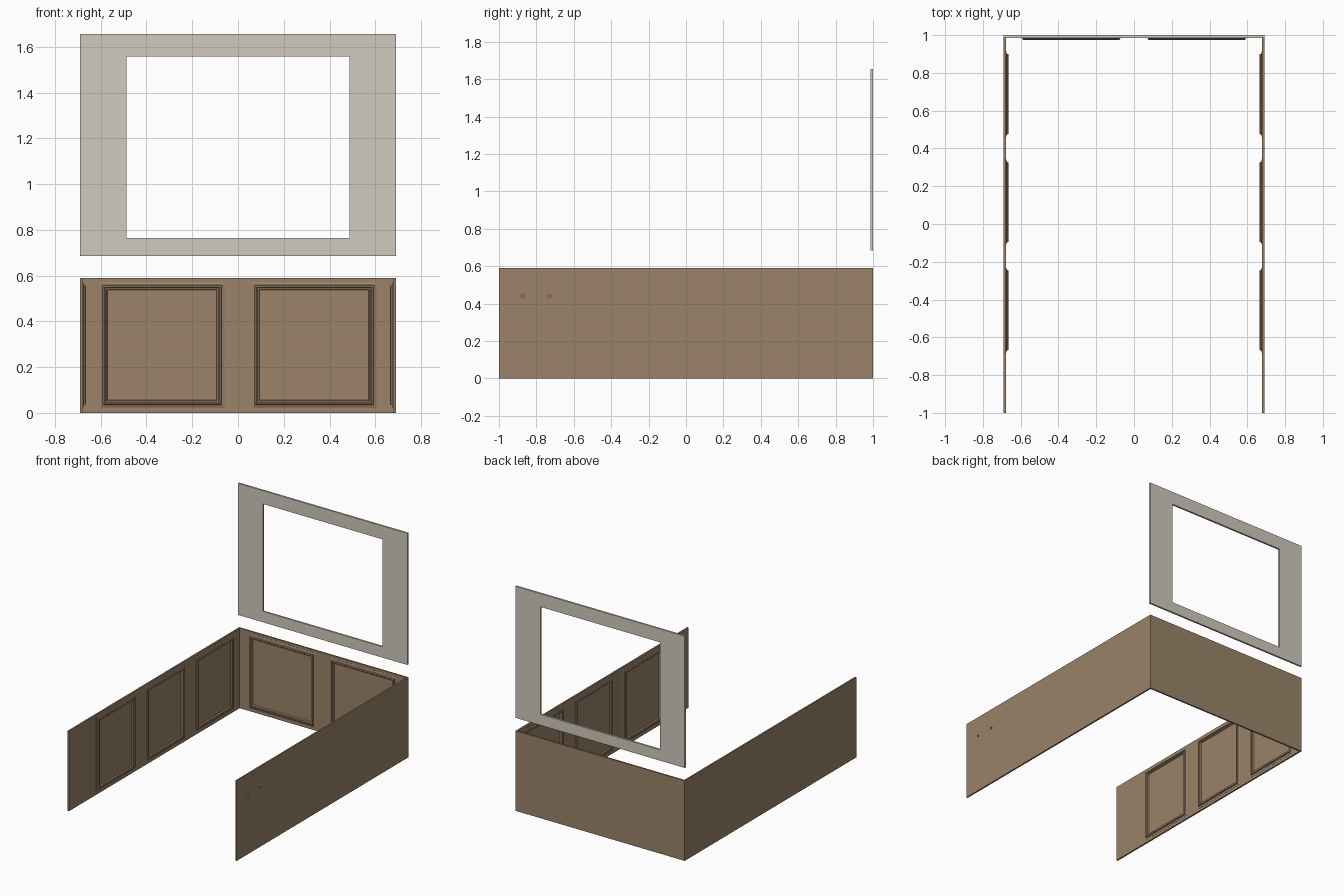
import bpy, bmesh, math
from mathutils import Vector, Matrix

if "Cube" in bpy.data.objects:
    bpy.data.objects.remove(bpy.data.objects["Cube"])

W, T, H = 0.69, 0.012, 0.59      # half width, wall thickness, wall height


def material(name, rgb):
    m = bpy.data.materials.new(name)
    m.diffuse_color = (*rgb, 1)
    m.use_nodes = True
    m.node_tree.nodes["Principled BSDF"].inputs["Base Color"].default_value = m.diffuse_color
    return m


wood = material("brown_wood", (0.325, 0.225, 0.14))
pale = material("pale_stone", (0.64, 0.60, 0.52))


def finish(name, bm, mat):
    bmesh.ops.recalc_face_normals(bm, faces=bm.faces)
    mesh = bpy.data.meshes.new(name)
    bm.to_mesh(mesh)
    bm.free()
    ob = bpy.data.objects.new(name, mesh)
    bpy.context.collection.objects.link(ob)
    if mat:
        mesh.materials.append(mat)
    return ob


def swept_ring(name, w, h, profile, matrix, mat):
    """Mitred rectangular ring; profile = closed loop of (inset, height)."""
    bm = bmesh.new()
    corners = [(-1, -1), (1, -1), (1, 1), (-1, 1)]
    rows = [[bm.verts.new(matrix @ Vector((sx * (w / 2 - i), sy * (h / 2 - i), d)))
             for i, d in profile] for sx, sy in corners]
    n = len(profile)
    for c in range(4):
        a, b = rows[c], rows[(c + 1) % 4]
        for k in range(n):
            bm.faces.new((a[k], b[k], b[(k + 1) % n], a[(k + 1) % n]))
    return finish(name, bm, mat)


# U-shaped wainscot wall in one piece
outline = [(-W, -1), (-W, 1), (W, 1), (W, -1),
           (W - T, -1), (W - T, 1 - T), (T - W, 1 - T), (T - W, -1)]
bm = bmesh.new()
base = bm.faces.new([bm.verts.new((x, y, 0)) for x, y in outline])
ext = bmesh.ops.extrude_face_region(bm, geom=[base])
bmesh.ops.translate(bm, vec=(0, 0, H),
                    verts=[v for v in ext["geom"] if isinstance(v, bmesh.types.BMVert)])
wall = finish("wainscot_wall", bm, wood)

# Two small round holes through the right wall
bm = bmesh.new()
for y in (-0.873, -0.73):
    bmesh.ops.create_cone(bm, cap_ends=True, segments=16, radius1=0.008, radius2=0.008,
                          depth=0.1,
                          matrix=Matrix.Translation((W, y, 0.44)) @ Matrix.Rotation(math.pi / 2, 4, 'Y'))
cutter = finish("hole_cutter", bm, None)
cutter.hide_render = True
cutter.hide_set(True)
mod = wall.modifiers.new("holes", 'BOOLEAN')
mod.operation, mod.object, mod.solver = 'DIFFERENCE', cutter, 'EXACT'
bpy.context.view_layer.objects.active = wall
bpy.ops.object.modifier_apply(modifier=mod.name)
bpy.data.objects.remove(cutter)

# Stepped picture-frame mouldings on the inner wall faces
moulding = [(0, -0.002), (0, 0.001), (0.013, 0.005), (0.015, 0.012), (0.021, 0.014),
            (0.025, 0.010), (0.031, 0.010), (0.035, 0.001), (0.035, -0.002)]


def facing(right, normal, loc):
    """Local x along the wall, local y up, local z out of the wall."""
    m = Matrix((right, (0, 0, 1), normal)).transposed().to_4x4()
    m.translation = loc
    return m


ZC, PH = 0.296, 0.55
for s, side in ((-1, "left"), (1, "right")):
    swept_ring(f"back_moulding_{side}", 0.545, PH, moulding,
               facing((1, 0, 0), (0, -1, 0), (s * 0.3325, 1 - T, ZC)), wood)
    for i in range(3):
        swept_ring(f"{side}_moulding_{i + 1}", 0.453, PH, moulding,
                   facing((0, -s, 0), (-s, 0, 0), (s * (W - T), 0.688 - 0.572 * i, ZC)), wood)

# Flat surround with a rectangular opening, floating above the back wall
Y0, Y1 = 0.986, 1.0
bm = bmesh.new()
outer = [(-W, 0.685), (W, 0.685), (W, 1.655), (-W, 1.655)]
inner = [(-0.488, 0.765), (0.488, 0.765), (0.488, 1.557), (-0.488, 1.557)]
loops = [[bm.verts.new((x, y, z)) for x, z in pts]
         for pts, y in ((outer, Y0), (inner, Y0), (inner, Y1), (outer, Y1))]
for k in range(4):
    a, b = loops[k], loops[(k + 1) % 4]
    for c in range(4):
        d = (c + 1) % 4
        bm.faces.new((a[c], a[d], b[d], b[c]))
finish("window_surround", bm, pale)
